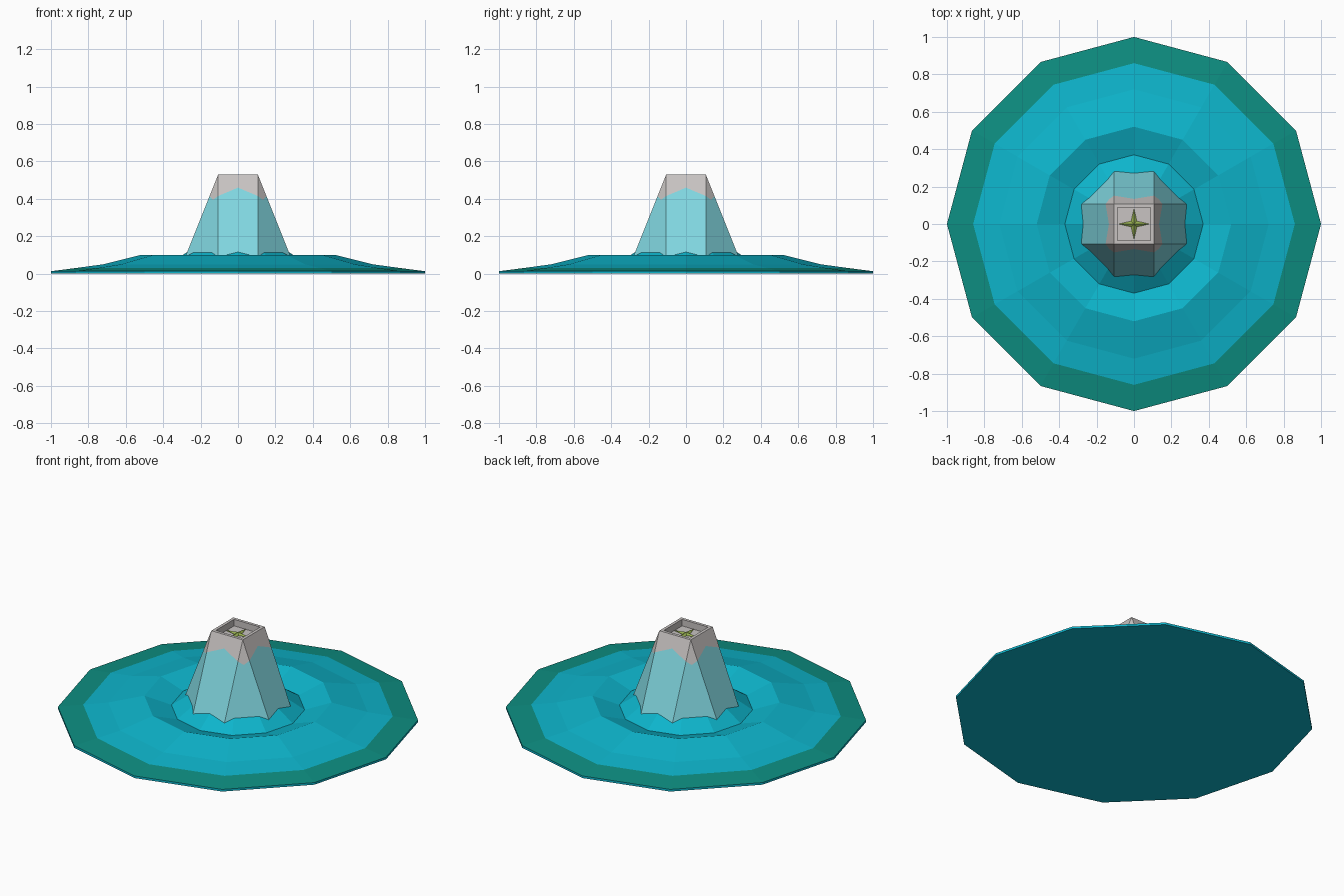
import bpy, bmesh
from math import cos, sin, pi
from mathutils import Matrix

if "Cube" in bpy.data.objects:
    bpy.data.objects.remove(bpy.data.objects["Cube"])


def mat(name, rgb):
    m = bpy.data.materials.new(name)
    m.diffuse_color = (*rgb, 1)
    m.use_nodes = True
    m.node_tree.nodes["Principled BSDF"].inputs["Base Color"].default_value = m.diffuse_color
    return m


CYAN = mat("water_cyan", (0.004, 0.46, 0.60))
TEAL = mat("shore_teal", (0.004, 0.27, 0.22))
PALE = mat("pale_blue", (0.22, 0.68, 0.75))
GREY = mat("warm_grey", (0.58, 0.55, 0.54))
GREEN = mat("leaf_green", (0.30, 0.42, 0.08))


def finish(name, bm, mats, recalc=True):
    bmesh.ops.remove_doubles(bm, verts=bm.verts, dist=1e-4)
    if recalc:
        bmesh.ops.recalc_face_normals(bm, faces=bm.faces)
    me = bpy.data.meshes.new(name)
    bm.to_mesh(me)
    bm.free()
    for m in mats:
        me.materials.append(m)
    ob = bpy.data.objects.new(name, me)
    bpy.context.collection.objects.link(ob)
    return ob


def poly(bm, pts, mi=0):
    f = bm.faces.new([bm.verts.new(p) for p in pts])
    f.material_index = mi


def lathe(name, profile, slots, mats, n=12):
    """Faceted disc from (radius, z) rings, capped at both ends."""
    bm = bmesh.new()
    rings = [[bm.verts.new((r * cos(2 * pi * i / n), r * sin(2 * pi * i / n), z))
              for i in range(n)] for r, z in profile]
    for a, b, s in zip(rings, rings[1:], slots):
        for i in range(n):
            j = (i + 1) % n
            bm.faces.new((a[i], a[j], b[j], b[i])).material_index = s
    bm.faces.new(rings[0][::-1])
    bm.faces.new(rings[-1])
    return finish(name, bm, mats)


# twelve-sided base with teal shore, raised rim, hollow and inner slope
lathe("base_disc",
      [(1, 0), (1, 0.013), (0.86, 0.031), (0.72, 0.05), (0.52, 0.10),
       (0.37, 0.05), (0.24, 0.137)],
      [0, 1, 0, 0, 0, 0], [CYAN, TEAL])

# tower: square top growing into an octagonal foot, zigzag colour line
W, TOP, FOOT = 0.106, 0.53, 0.05


def off(z):
    return W + 0.40 * (TOP - z)


bm = bmesh.new()
E, P, V = 0.415, 0.46, 0.395
I, FLOOR = 0.088, 0.49
for k in range(4):
    R = Matrix.Rotation(k * pi / 2, 3, 'Z')

    def add(pts, mi):
        from_pts = [R @ Matrix.Translation(p).translation for p in pts]
        poly(bm, from_pts, mi)

    A, B = (-W, -off(FOOT), FOOT), (W, -off(FOOT), FOOT)
    A1, B1 = (-W, -off(E), E), (W, -off(E), E)
    C, C1 = (off(FOOT), -W, FOOT), (off(E), -W, E)
    mid = (0, -off(P), P)
    h = (W + off(V)) / 2
    val = (h, -h, V)
    TL, TR = (-W, -W, TOP), (W, -W, TOP)
    # flat side
    add([A, B, B1, mid, A1], 0)
    add([A1, mid, B1, TR, TL], 1)
    # triangular corner
    add([B, C, C1, val, B1], 0)
    add([B1, val, C1, TR], 1)
    # rim, inner wall and floor quarter of the crater
    IL, IR = (-I, -I, TOP), (I, -I, TOP)
    FL, FR = (-I, -I, FLOOR), (I, -I, FLOOR)
    add([TL, TR, IR, IL], 1)
    add([IL, IR, FR, FL], 1)
    add([FL, FR, (0, 0, FLOOR)], 1)
finish("tower", bm, [PALE, GREY])

# four-pointed plant in the crater
bm = bmesh.new()
for k in range(4):
    a = k * pi / 2
    tip = (0.082 * cos(a), 0.082 * sin(a), 0.498)
    for s in (-1, 1):
        b = a + s * pi / 4
        inner = (0.022 * cos(b), 0.022 * sin(b), 0.497)
        pts = [(0, 0, 0.51), tip, inner]
        poly(bm, pts if s > 0 else pts[::-1])
finish("crater_plant", bm, [GREEN], recalc=False)
